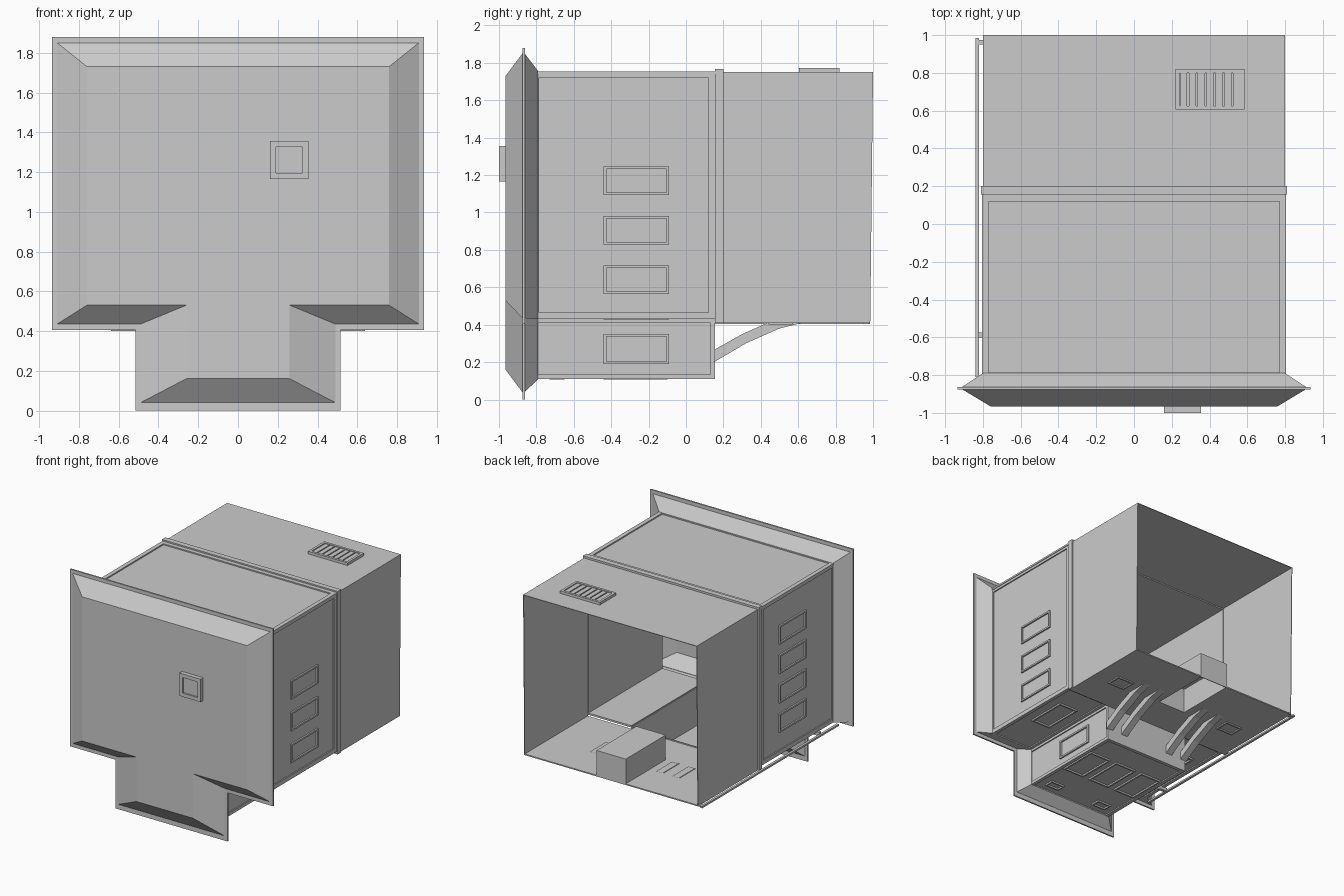
import bpy
import bmesh

old = bpy.data.objects.get("Cube")
if old:
    bpy.data.objects.remove(old, do_unlink=True)


def finish(name, bm):
    mesh = bpy.data.meshes.new(name)
    bm.to_mesh(mesh)
    bm.free()
    ob = bpy.data.objects.new(name, mesh)
    bpy.context.collection.objects.link(ob)
    return ob


def boxes(name, spans):
    """One object from boxes given as (low corner, high corner)."""
    bm = bmesh.new()
    for lo, hi in spans:
        verts = bmesh.ops.create_cube(bm, size=1)["verts"]
        for v in verts:
            v.co = [(a + b) / 2 + c * abs(b - a) for a, b, c in zip(lo, hi, v.co)]
    return finish(name, bm)


def span(axis, d, a, b):
    """Box corners from depth range d along axis and ranges a, b on the others."""
    r = [a, b]
    r.insert(axis, d)
    return [min(q) for q in r], [max(q) for q in r]


def frame(name, axis, d, a, b, w):
    """Raised rectangular border of width w."""
    return boxes(name, [
        span(axis, d, a, (b[0], b[0] + w)),
        span(axis, d, a, (b[1] - w, b[1])),
        span(axis, d, (a[0], a[0] + w), (b[0] + w, b[1] - w)),
        span(axis, d, (a[1] - w, a[1]), (b[0] + w, b[1] - w))])


def sheet(name, points):
    bm = bmesh.new()
    bm.faces.new([bm.verts.new(p) for p in points])
    return finish(name, bm)


def prism(name, axis, points, lo, hi):
    """Extrude a flat outline along an axis."""
    bm = bmesh.new()
    def place(p, d):
        q = list(p)
        q.insert(axis, d)
        return q
    face = bm.faces.new([bm.verts.new(place(p, lo)) for p in points])
    moved = bmesh.ops.extrude_face_region(bm, geom=[face])["geom"]
    for v in moved:
        if isinstance(v, bmesh.types.BMVert):
            v.co[axis] = hi
    bmesh.ops.recalc_face_normals(bm, faces=bm.faces)
    return finish(name, bm)


# Flared T-shaped front plate, lofted from rings
def tee(y, xu, xl, z0, zs, z1):
    half = [(xl, z0), (xl, zs), (xu, zs), (xu, z1)]
    loop = half + [(-x, z) for x, z in reversed(half)]
    return [(x, y, z) for x, z in loop]


inner = (0.91, 0.49, 0.04, 0.435, 1.85)
outer = (0.935, 0.515, 0, 0.405, 1.88)
rings = [tee(-0.79, 0.8, 0.4, 0.11, 0.43, 1.755), tee(-0.862, *inner),
         tee(-0.862, *outer), tee(-0.875, *outer), tee(-0.875, *inner),
         tee(-0.965, 0.76, 0.26, 0.16, 0.53, 1.73)]
bm = bmesh.new()
loops = [[bm.verts.new(p) for p in r] for r in rings]
for p, q in zip(loops, loops[1:]):
    for i in range(len(p)):
        j = (i + 1) % len(p)
        bm.faces.new((p[i], p[j], q[j], q[i]))
bm.faces.new(loops[-1])
bmesh.ops.recalc_face_normals(bm, faces=bm.faces)
plate = finish("front_plate", bm)
mod = plate.modifiers.new("thickness", "SOLIDIFY")
mod.thickness = 0.004
mod.offset = -1

# Square fitting on the front plate
frame("front_fitting", 1, (-1, -0.96), (0.16, 0.355), (1.165, 1.355), 0.03)
boxes("front_fitting_core", [((0.18, -0.985, 1.185), (0.335, -0.96, 1.335))])

# Front compartment
Y0, Y1 = -0.82, 0.155
boxes("front_roof", [((-0.795, Y0, 1.735), (0.795, Y1, 1.745))])
frame("roof_border", 2, (1.74, 1.755), (-0.805, 0.805), (Y0, Y1), 0.035)
boxes("lower_floor", [((-0.395, Y0, 0.12), (0.395, Y1, 0.125))])
frame("lower_floor_border", 2, (0.11, 0.121), (-0.4, 0.4), (Y0, Y1), 0.03)
boxes("lower_back_wall", [((-0.4, Y1 - 0.005, 0.11), (0.4, Y1, 0.43))])

for s, side in ((1, "left"), (-1, "right")):
    x = s * 0.79
    wall = [(x, Y0, 0.43), (x, Y1, 0.43), (x, Y1, 1.75), (x, Y0, 1.75)]
    sheet(side + "_wall", wall if s > 0 else wall[::-1])
    frame(side + "_wall_border", 0, (x, s * 0.8), (Y0, Y1), (0.43, 1.755), 0.035)
    step = sorted((s * 0.395, s * 0.8))
    boxes(side + "_step_floor", [((step[0], Y0, 0.44), (step[1], Y1, 0.445))])
    frame(side + "_step_border", 2, (0.43, 0.441), step, (Y0, Y1), 0.03)
    boxes(side + "_lower_wall", [span(0, (s * 0.385, s * 0.39), (Y0, Y1), (0.115, 0.44))])
    frame(side + "_lower_border", 0, (s * 0.389, s * 0.4), (Y0, Y1), (0.11, 0.435), 0.025)

    # Raised window frames
    heights = (0.64, 0.905, 1.17) if s > 0 else (0.69, 0.935, 1.18, 1.425)
    for z in heights:
        frame(side + "_window", 0, (x, s * 0.803), (-0.44, -0.09),
              (z - 0.077, z + 0.077), 0.014)
    frame(side + "_lower_window", 0, (s * 0.389, s * 0.403), (-0.44, -0.09),
          (0.19, 0.35), 0.014)
    frame(side + "_step_window", 2, (0.427, 0.441),
          sorted((s * 0.51, s * 0.69)), (-0.44, -0.09), 0.014)
    frame(side + "_small_hatch", 2, (0.107, 0.121),
          (s * 0.24 - 0.065, s * 0.24 + 0.065), (-0.73, -0.65), 0.012)
    frame(side + "_rear_hatch", 2, (0.4, 0.411),
          (s * 0.56 - 0.08, s * 0.56 + 0.08), (0.44, 0.57), 0.014)

for x in (-0.26, 0, 0.26):
    frame("floor_window", 2, (0.107, 0.121), (x - 0.1, x + 0.1), (-0.44, -0.1), 0.014)

# Rib around the joint of the two compartments
boxes("joint_rib", [((-0.81, Y1, 1.745), (0.81, 0.2, 1.766)),
                    ((0.795, Y1, 0.41), (0.81, 0.2, 1.75)),
                    ((-0.81, Y1, 0.41), (-0.795, 0.2, 1.75))])

# Rear compartment, open at the back
boxes("rear_roof", [((-0.8, Y1, 1.745), (0.8, 1, 1.75))])
for s in (1, -1):
    xs = sorted((s * 0.795, s * 0.8))
    prism("rear_wall", 0, [(Y1, 0.41), (0.985, 0.41), (1, 1.75), (Y1, 1.75)], *xs)
B = 0.135
prism("rear_floor", 2, [(-0.8, Y1), (0.8, Y1), (0.8, 0.985), (B, 0.985), (B, 0.46),
                        (-B, 0.46), (-B, 0.985), (-0.8, 0.985)], 0.41, 0.42)

# Hollow housing over the notch in the rear floor
boxes("floor_housing", [((-B, 0.46, 0.62), (B, 0.985, 0.626)),
                        ((-B, 0.46, 0.41), (-B + 0.006, 0.985, 0.62)),
                        ((B - 0.006, 0.46, 0.41), (B, 0.985, 0.62)),
                        ((-B, 0.46, 0.41), (B, 0.466, 0.62)),
                        ((-B, 0.979, 0.41), (B, 0.985, 0.62))])

# Roof vent with slats
frame("vent_frame", 2, (1.75, 1.772), (0.22, 0.585), (0.605, 0.82), 0.02)
boxes("vent_slats", [((0.243 + i * 0.047, 0.62, 1.75), (0.281 + i * 0.047, 0.805, 1.766))
                     for i in range(7)])

# Curved braces below the rear floor
brace = [(0.15, 0.2), (0.32, 0.3), (0.5, 0.38), (0.68, 0.425),
         (0.47, 0.425), (0.3, 0.35), (0.15, 0.265)]
for x in (-0.38, -0.23, 0.23, 0.38):
    prism("brace", 0, brace, x - 0.03, x + 0.03)

# Rail along the lower edge
boxes("side_rail", [((-0.84, -0.81, 0.405), (-0.82, 0.985, 0.42)),
                    ((-0.825, 0.95, 0.405), (-0.795, 0.975, 0.42)),
                    ((-0.825, -0.6, 0.405), (-0.75, -0.575, 0.435))])
